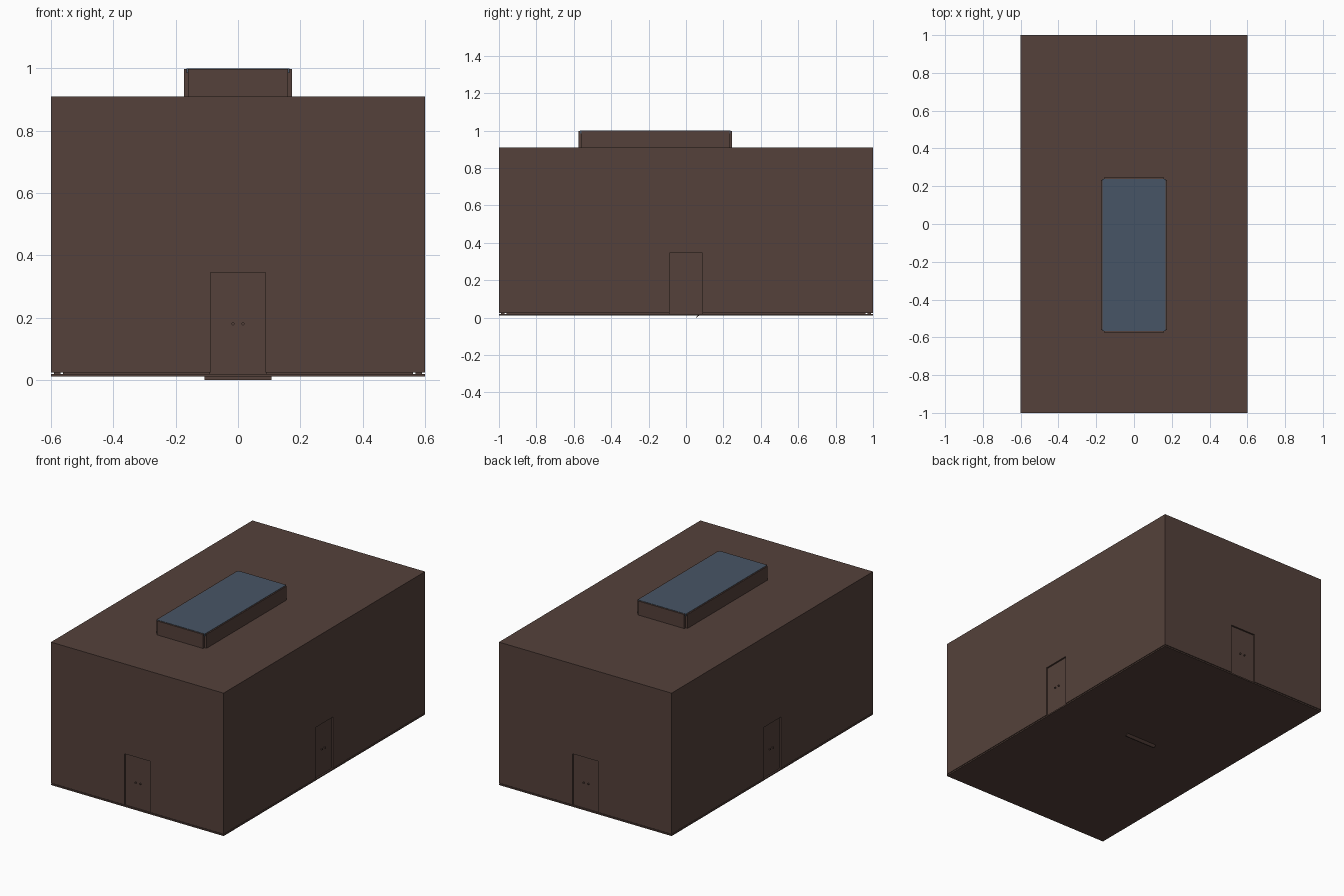
import bpy
from math import pi, sin, cos
from mathutils import Matrix

default = bpy.data.objects.get("Cube")
if default:
    bpy.data.objects.remove(default, do_unlink=True)


def material(name, rgb):
    m = bpy.data.materials.new(name)
    m.use_nodes = True
    m.diffuse_color = (*rgb, 1)
    m.node_tree.nodes["Principled BSDF"].inputs["Base Color"].default_value = (*rgb, 1)
    return m


BROWN = material("brown", (0.089, 0.053, 0.043))
GLASS = material("blue glass", (0.064, 0.091, 0.133))


def box(name, x, y, z, mat=BROWN):
    """Box from (min, max) ranges on each axis."""
    verts = [(a, b, c) for a in x for b in y for c in z]
    faces = [(0, 1, 3, 2), (4, 6, 7, 5), (0, 4, 5, 1),
             (2, 3, 7, 6), (0, 2, 6, 4), (1, 5, 7, 3)]
    mesh = bpy.data.meshes.new(name)
    mesh.from_pydata(verts, [], faces)
    mesh.materials.append(mat)
    ob = bpy.data.objects.new(name, mesh)
    bpy.context.collection.objects.link(ob)
    return ob


def cut(target, cutter):
    mod = target.modifiers.new("cut", "BOOLEAN")
    mod.operation = "DIFFERENCE"
    mod.solver = "EXACT"
    mod.object = cutter
    cutter.hide_render = True
    bpy.context.view_layer.objects.active = target
    bpy.ops.object.modifier_apply(modifier=mod.name)
    bpy.data.objects.remove(cutter, do_unlink=True)


HX, HY, WALL = 0.6, 1.0, 0.04
BASE, ROOF = 0.024, 0.91
DOOR_W, DOOR_TOP = 0.088, 0.345

# Hollow shell of walls and roof
shell = box("walls_and_roof", (-HX, HX), (-HY, HY), (BASE, ROOF))
cut(shell, box("cavity", (WALL - HX, HX - WALL), (WALL - HY, HY - WALL), (-0.1, ROOF - WALL)))
cut(shell, box("skylight_hole", (-0.15, 0.15), (-0.55, 0.22), (0.8, 1.1)))

# Floor slab, and the raised floor inside the walls
box("floor_slab", (-HX, HX), (-HY, HY), (0.012, 0.02))
box("inner_floor", (WALL - HX - 0.001, HX - WALL + 0.001),
    (WALL - HY - 0.001, HY - WALL + 0.001), (0.019, 0.027))

# A recessed double door with a pair of knobs in the middle of each wall
for side, angle, dist in (("front", 0, HY), ("left", pi / 2, HX),
                          ("back", pi, HY), ("right", -pi / 2, HX)):
    turn = Matrix.Rotation(angle, 4, "Z")
    cutter = box("door_cutter", (-DOOR_W, DOOR_W), (-dist - 0.05, -dist + 0.06), (BASE - 0.01, DOOR_TOP))
    cutter.data.transform(turn)
    cut(shell, cutter)
    door = box(side + "_door", (-DOOR_W - 0.004, DOOR_W + 0.004),
               (-dist + 0.01, -dist + 0.03), (0.02, DOOR_TOP + 0.004))
    door.data.transform(turn)
    for label, s in (("a", -1), ("b", 1)):
        place = Matrix.Translation((s * 0.016, -dist + 0.007, 0.18)) @ Matrix.Rotation(pi / 2, 4, "X")
        bpy.ops.mesh.primitive_cylinder_add(vertices=10, radius=0.005, depth=0.01)
        knob = bpy.context.object
        knob.name = f"{side}_door_knob_{label}"
        knob.data.transform(turn @ place)
        knob.data.materials.append(BROWN)

# Skylight curb: four rails that leave notched corners, with glass on top
X, Y0, Y1, T = 0.174, -0.574, 0.246, 0.014
for name, s in (("right", -1), ("left", 1)):
    box("skylight_rail_" + name, sorted((s * X, s * (X - T))), (Y0 + T, Y1 - T), (ROOF - 0.002, 0.998))
box("skylight_rail_front", (T - X, X - T), (Y0, Y0 + T), (ROOF - 0.002, 0.998))
box("skylight_rail_back", (T - X, X - T), (Y1 - T, Y1), (ROOF - 0.002, 0.998))
box("skylight_glass", (-0.166, 0.166), (Y0 + 0.008, Y1 - 0.008), (0.985, 1.0), GLASS)

# Small slanted tab beneath the floor
tab = box("underside_tab", (-0.108, 0.108), (0.05, 0.056), (0.0, 0.014))
for v in tab.data.vertices:
    if v.co.z > 0.01:
        v.co.y += 0.018
